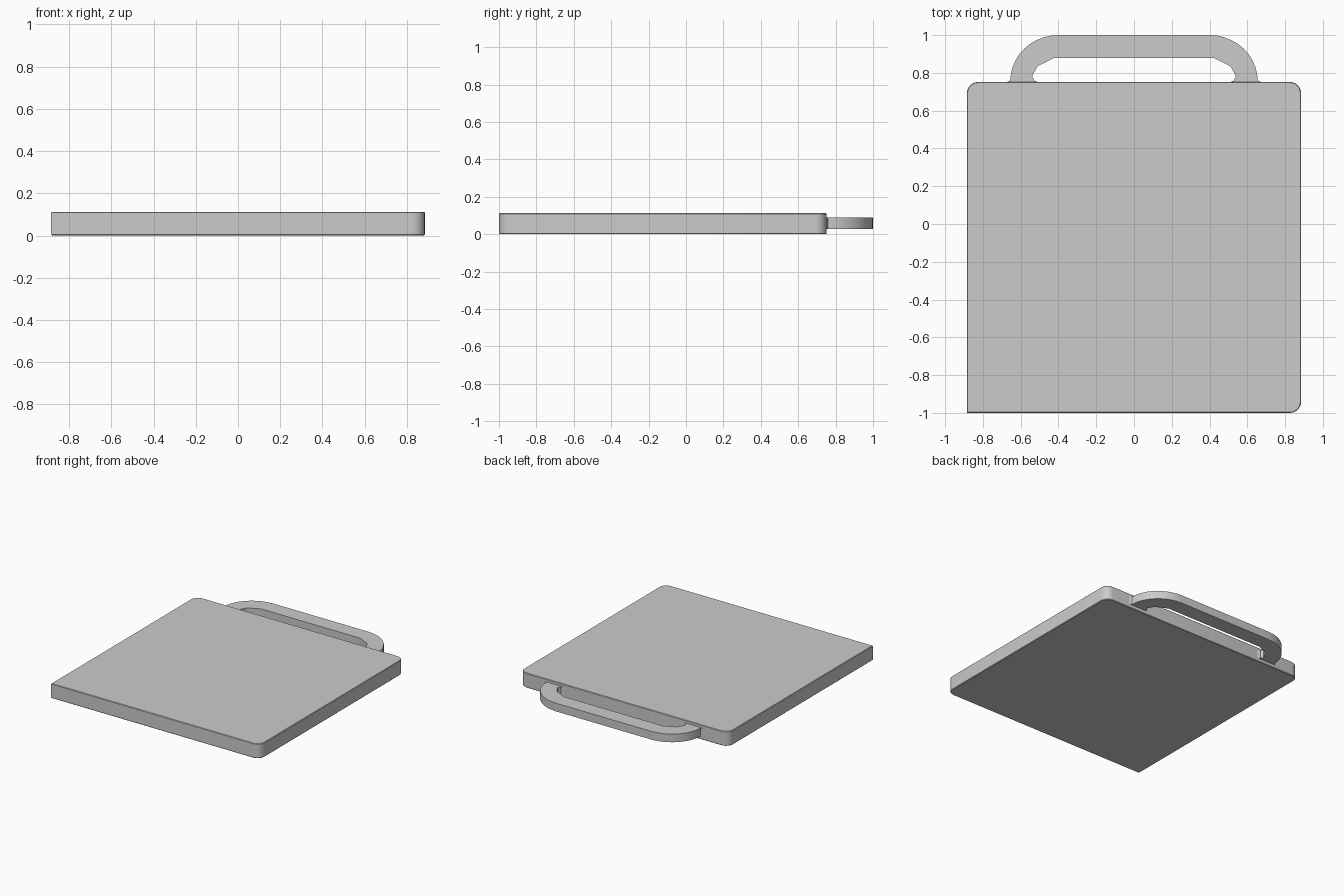
import bpy, bmesh
from math import sin, cos, radians

if "Cube" in bpy.data.objects:
    bpy.data.objects.remove(bpy.data.objects["Cube"])


def prism(name, outline, z0, z1, chamfer=0.0):
    """Extrude a flat counter-clockwise outline from z0 to z1."""
    bm = bmesh.new()
    face = bm.faces.new([bm.verts.new((x, y, z0)) for x, y in outline])
    new = bmesh.ops.extrude_face_region(bm, geom=[face])["geom"]
    for v in new:
        if isinstance(v, bmesh.types.BMVert):
            v.co.z = z1
    bmesh.ops.recalc_face_normals(bm, faces=bm.faces)
    if chamfer:
        rims = [e for e in bm.edges if abs(e.verts[0].co.z - e.verts[1].co.z) < 1e-6]
        bmesh.ops.bevel(bm, geom=rims, offset=chamfer, segments=1,
                        profile=0.5, affect='EDGES')
    mesh = bpy.data.meshes.new(name)
    bm.to_mesh(mesh)
    bm.free()
    obj = bpy.data.objects.new(name, mesh)
    bpy.context.collection.objects.link(obj)
    bpy.ops.object.select_all(action='DESELECT')
    obj.select_set(True)
    bpy.context.view_layer.objects.active = obj
    bpy.ops.object.shade_smooth_by_angle(angle=radians(25))
    return obj


def arc(cx, cy, rx, ry, start, end, steps):
    angles = [radians(start + (end - start) * i / steps) for i in range(steps + 1)]
    return [(cx + rx * cos(a), cy + ry * sin(a)) for a in angles]


# Flat case: three rounded corners, front left corner square
W, FRONT, BACK, R = 0.885, -1.0, 0.752, 0.06
case_outline = [(-W, FRONT)]
case_outline += arc(W - R, FRONT + R, R, R, -90, 0, 6)
case_outline += arc(W - R, BACK - R, R, R, 0, 90, 6)
case_outline += arc(-W + R, BACK - R, R, R, 90, 180, 6)
prism("case", case_outline, 0.0, 0.112, 0.004)

# Carrying handle: half outline mirrored, curved outside and faceted inside
outer = [(0.655, 0.745)] + arc(0.40, 0.757, 0.255, 0.243, 0, 90, 10)
inner = [(0.53, 0.745), (0.53, 0.765), (0.54, 0.782), (0.51, 0.836), (0.42, 0.88)]


def mirrored(points):
    return [(-x, y) for x, y in reversed(points)]


prism("handle", outer + mirrored(outer) + [(-x, y) for x, y in inner] + inner[::-1],
      0.027, 0.09)

# Thin tapered feet where the handle meets the case
for side, label in ((1, "right"), (-1, "left")):
    foot = [(0.50, 0.748), (0.68, 0.748), (0.655, 0.76), (0.53, 0.76)]
    if side < 0:
        foot = mirrored(foot)
    prism("handle_foot_" + label, foot, 0.028, 0.089)
